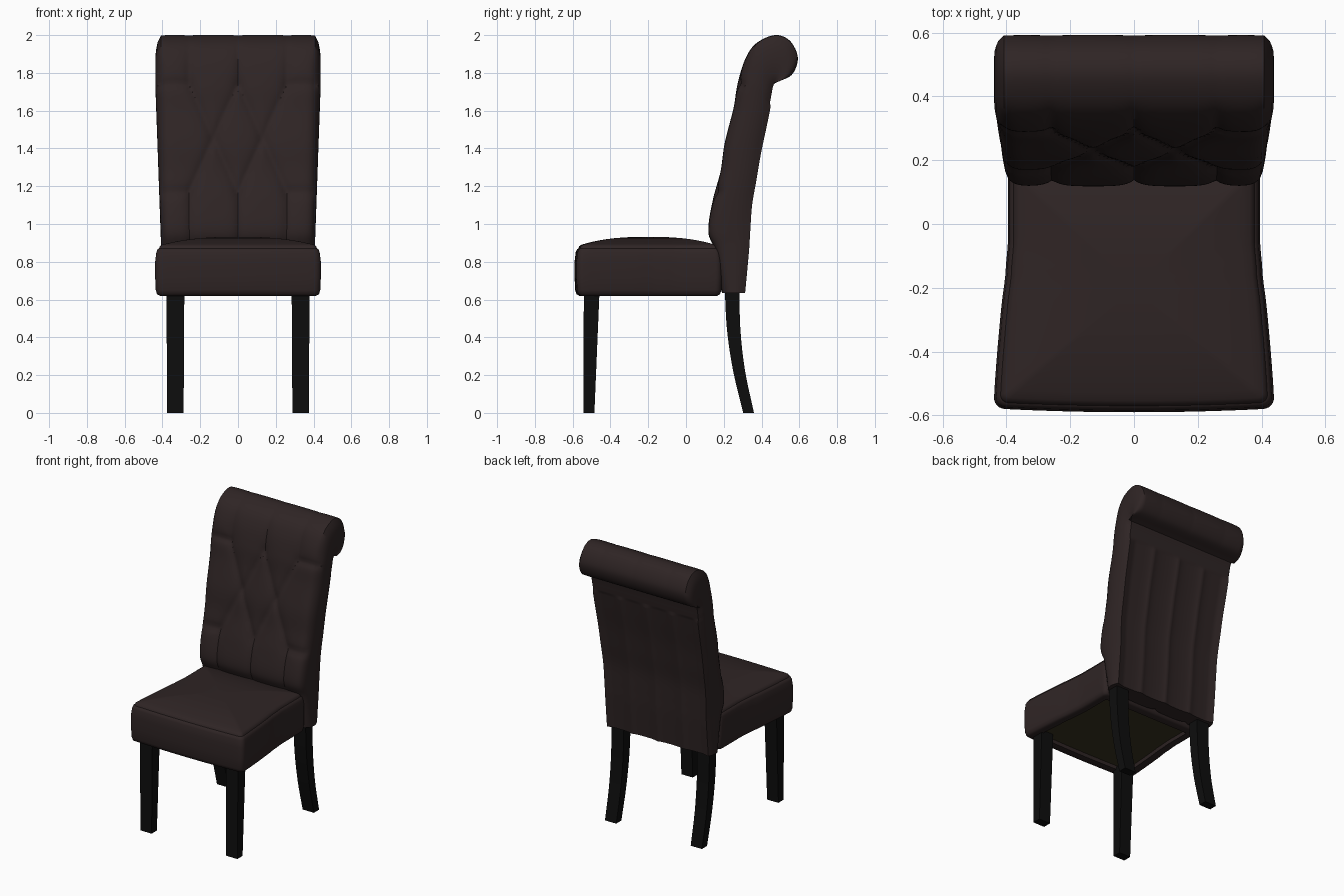
import bpy, bmesh, math
from mathutils import Vector

if "Cube" in bpy.data.objects:
    bpy.data.objects.remove(bpy.data.objects["Cube"])


def material(name, colour):
    m = bpy.data.materials.new(name)
    m.use_nodes = True
    m.diffuse_color = (*colour, 1)
    m.node_tree.nodes["Principled BSDF"].inputs["Base Color"].default_value = (*colour, 1)
    return m


leather = material("dark brown leather", (0.028, 0.018, 0.018))
wood = material("black wood", (0.004, 0.004, 0.004))
lining = material("olive lining", (0.040, 0.032, 0.014))


def loft(name, rings, mat, angle=40):
    """Skin closed rings of equal length and cap both ends."""
    bm = bmesh.new()
    rows = [[bm.verts.new(p) for p in ring] for ring in rings]
    n = len(rows[0])
    for a, b in zip(rows, rows[1:]):
        for k in range(n):
            bm.faces.new((a[k], a[(k + 1) % n], b[(k + 1) % n], b[k]))
    bm.faces.new(rows[0][::-1])
    bm.faces.new(rows[-1])
    bmesh.ops.recalc_face_normals(bm, faces=bm.faces)
    mesh = bpy.data.meshes.new(name)
    bm.to_mesh(mesh)
    bm.free()
    obj = bpy.data.objects.new(name, mesh)
    bpy.context.collection.objects.link(obj)
    mesh.materials.append(mat)
    bpy.ops.object.select_all(action="DESELECT")
    obj.select_set(True)
    bpy.context.view_layer.objects.active = obj
    bpy.ops.object.shade_smooth_by_angle(angle=math.radians(angle))
    return obj


def spline(pts, steps):
    """Catmull-Rom curve through the points."""
    p = [Vector(q) for q in pts]
    p = [2 * p[0] - p[1]] + p + [2 * p[-1] - p[-2]]
    out = []
    for a, b, c, d in zip(p, p[1:], p[2:], p[3:]):
        for k in range(steps):
            t = k / steps
            out.append(0.5 * (2 * b + (c - a) * t + (2 * a - 5 * b + 4 * c - d) * t * t
                              + (3 * b - a - 3 * c + d) * t ** 3))
    return out + [p[-2]]


# Backrest: side profile, front edge (y, z) paired with rear edge (y, z)
front = [(.19, .635), (.155, .85), (.118, .96), (.14, 1.12), (.182, 1.28), (.205, 1.43),
         (.25, 1.61), (.272, 1.74), (.312, 1.87), (.37, 1.955), (.47, 2.0),
         (.55, 1.97), (.592, 1.88), (.56, 1.79), (.475, 1.75)]
rear = [(.305, .635), (.325, .85), (.332, .96), (.342, 1.1), (.366, 1.24), (.39, 1.38),
        (.422, 1.53), (.444, 1.64), (.455, 1.7), (.458, 1.715), (.46, 1.725),
        (.462, 1.732), (.463, 1.737), (.464, 1.742), (.465, 1.746)]

# Tufting seams in x, z on the front face
HI, MID, LO, SX, EDGE = 1.75, 1.46, 1.17, .26, .42
seams, buttons = [], []
for s in (-1, 1):
    top, mid, low = (s * SX, HI), (s * SX / 2, MID), (s * SX, LO)
    seams += [(top, mid), (mid, (0, HI)), (mid, (0, LO)), (mid, low),
              (top, (s * EDGE, HI)), (low, (s * EDGE, LO)),
              (top, (s * SX, 2.1)), (low, (s * SX * .95, .6))]
    buttons += [top, mid, low]
seams += [((0, HI), (0, 2.1)), ((0, LO), (0, .6))]
buttons += [(0, HI), (0, LO)]
seams = [(Vector(a), Vector(b)) for a, b in seams]
buttons = [Vector(b) for b in buttons]


def groove(x, z):
    p = Vector((x, z))
    near = 9
    for a, b in seams:
        t = max(0, min(1, (p - a).dot(b - a) / (b - a).length_squared))
        near = min(near, (p - a - (b - a) * t).length)
    pin = min((p - b).length for b in buttons)
    return .02 * math.exp(-near / .025) + .018 * math.exp(-pin / .035)


COLS, SIDE = 64, 8
rings = []
f_curve, r_curve = spline(front, 8), spline(rear, 8)
for i, (f, r) in enumerate(zip(f_curve, r_curve)):
    u = i / (len(f_curve) - 1)
    rise = min(1, max(0, (f.y - .9) / .9))
    w = .392 + .016 * rise
    bulge = .016 + .014 * rise
    inward = (r - f).normalized() if (r - f).length > .01 else Vector((0, 0))
    fade = 1 if u < .55 else max(.12, 1 - (u - .55) * 8)
    ring = []
    for k in range(COLS + 1):                                   # tufted front
        x = w * (2 * k / COLS - 1)
        edge = .022 * math.exp(-(w - abs(x)) / .02)
        d = (groove(x, f.y) + edge) * fade
        q = f + inward * d
        ring.append((x, q.x, q.y))
    side = []
    for k in range(1, SIDE):                                    # padded sides
        t = k / SIDE
        q = (f + inward * .022 * fade).lerp(r, t)
        side.append((w + bulge * math.sin(math.pi * t) ** .6, q.x, q.y))
    ring += side
    for k in range(COLS + 1):                                   # channelled rear
        x = w * (1 - 2 * k / COLS)
        d = min(abs(abs(x) - .2), abs(x))
        puff = .012 * (1 - math.exp(-d / .03)) * min(1, (w - abs(x)) / .05)
        q = r - inward * (puff - .008) * (1 if u < .5 else 0)
        ring.append((x, q.x, q.y))
    ring += [(-x, y, z) for x, y, z in reversed(side)]
    rings.append(ring)
loft("backrest", rings, leather)


# Seat cushion: tapered rounded outline, lofted upward to a domed top
Y0, Y1, CORNER = -.59, .19, .035


def outline(inset):
    pts = []
    c = max(CORNER - inset * .5, .012)
    hy, cy = (Y1 - Y0) / 2 - inset, (Y0 + Y1) / 2
    hx = .44 - inset
    loop = []
    for n, (sx, sy) in enumerate(((1, -1), (1, 1), (-1, 1), (-1, -1))):
        for k in range(7):
            a = math.radians(-90 + n * 90 + k * 15)
            loop.append((sx * (hx - c) + c * math.cos(a), cy + sy * (hy - c) + c * math.sin(a)))
    for (ax, ay), (bx, by) in zip(loop, loop[1:] + loop[:1]):   # fill the straight runs
        steps = 20 if math.hypot(bx - ax, by - ay) > .2 else 1
        for k in range(steps):
            x, y = ax + (bx - ax) * k / steps, ay + (by - ay) * k / steps
            t = (y - Y0) / (Y1 - Y0)
            pinch = .045 * min(1, t * 1.5) ** 1.3 + .005 * math.exp(-abs(y + .18) / .02)
            pts.append((x * (1 - pinch / .44), y + .012 * (x / .44) ** 2 * (1 - t)))
    return pts


rings = []
for inset, z in ((.075, .645), (.07, .622), (.025, .62), (.01, .628), (.003, .65), (0, .72),
                 (0, .8), (.006, .85), (.014, .868), (.02, .87), (.024, .882), (.036, .89)):
    rings.append([(x, y, z) for x, y in outline(inset)])
rim, mid_y = outline(.036), (Y0 + Y1) / 2
for s in (.93, .84, .74, .62, .5, .35, .2, .06):
    rings.append([(x * s, mid_y + (y - mid_y) * s, .89 + .042 * (1 - s ** 2.6)) for x, y in rim])
seat = loft("seat_cushion", rings, leather, 50)

# Lining panel under the seat
seat.data.materials.append(lining)
for face in seat.data.polygons:
    if face.normal.z < -.9 and face.center.z > .64:
        face.material_index = 1


# Legs: straight tapered front pair, curved rear pair, as (y front, y rear, z)
def leg(name, stations, side):
    rings = []
    for y0, y1, z in stations:
        x0, x1 = .288 - .006 * z, .375 + .006 * z
        rings.append([(side * x, y, z) for x, y in ((x0, y0), (x1, y0), (x1, y1), (x0, y1))])
    loft(name, rings, wood, 30)


rear_path = spline([(.303, .36, 0), (.25, .313, .22), (.217, .288, .44), (.205, .282, .66)], 4)
for label, side in (("left", 1), ("right", -1)):
    leg("front_leg_" + label, [(-.543, -.485, 0), (-.541, -.458, .64)], side)
    leg("rear_leg_" + label, rear_path, side)
